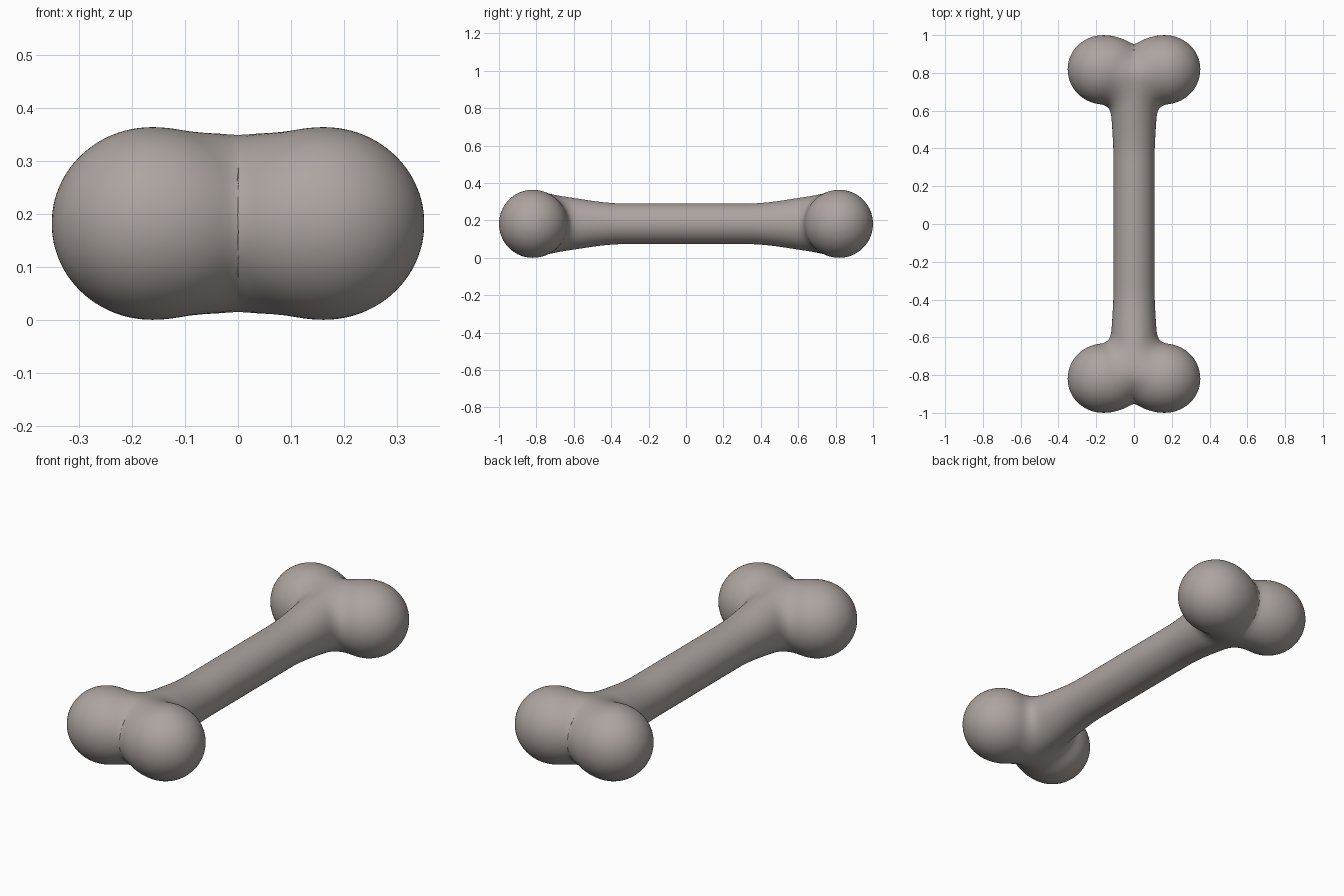
import bpy
from math import sqrt
from mathutils import Vector

if "Cube" in bpy.data.objects:
    bpy.data.objects.remove(bpy.data.objects["Cube"])

Z0 = 0.182            # height of the bone axis
KNOB = (0.163, 0.82)  # knob centre (x, y), mirrored four ways


def shaft_dist(x, y, z):
    """Shaft that flares, mostly in height, towards each rounded end."""
    end = 0.78
    t = min(max((min(y, end) - 0.33) / 0.50, 0), 1)
    flare = 0.053 * t * t * (3 - 2 * t)
    r, rx = 0.11 + flare, 0.11 + 0.45 * flare
    return sqrt((x * r / rx) ** 2 + z * z + (1.4 * max(y - end, 0)) ** 2) - r


def knob_dist(x, y, z):
    """Egg-shaped knob, longer towards the cleft."""
    dx, dy = x - KNOB[0], y - KNOB[1]
    a = 0.189 if dx > 0 else 0.22
    b = 0.18 if dy > 0 else 0.187
    c = 0.182
    k0 = sqrt((dx / a) ** 2 + (dy / b) ** 2 + (z / c) ** 2)
    k1 = sqrt((dx / a**2) ** 2 + (dy / b**2) ** 2 + (z / c**2) ** 2)
    return k0 * (k0 - 1) / max(k1, 1e-6)


def bone_dist(x, y, z):
    """Smooth blend of shaft and knob, softly folded for symmetry."""
    x, y = sqrt(x * x + 0.00025), abs(y)
    s, k, blend = shaft_dist(x, y, z), knob_dist(x, y, z), 0.07
    h = max(blend - abs(s - k), 0) / blend
    return min(s, k) - h * h * blend / 4


# Rough bone: shaft and four knobs joined
bpy.ops.mesh.primitive_cylinder_add(vertices=48, radius=0.115, depth=1.6,
                                    rotation=(1.5707963, 0, 0))
parts = [bpy.context.object]
for sx in (-1, 1):
    for sy in (-1, 1):
        bpy.ops.mesh.primitive_uv_sphere_add(segments=48, ring_count=24, radius=0.182,
                                             location=(sx * KNOB[0], sy * KNOB[1], 0))
        parts.append(bpy.context.object)
for p in parts:
    p.select_set(True)
bpy.context.view_layer.objects.active = parts[0]
bpy.ops.object.join()
bone = bpy.context.object
bone.name = "bone"
bpy.ops.object.transform_apply(location=True, rotation=True, scale=True)

# Fuse into one even skin, relaxed so the cleft is open
mod = bone.modifiers.new("fuse", 'REMESH')
mod.mode = 'VOXEL'
mod.voxel_size = 0.014
bpy.ops.object.modifier_apply(modifier=mod.name)
mod = bone.modifiers.new("relax", 'SMOOTH')
mod.factor = 0.5
mod.iterations = 25
bpy.ops.object.modifier_apply(modifier=mod.name)

# Settle the skin on the blended form
e = 0.0005
for v in bone.data.vertices:
    x, y, z = v.co
    for _ in range(10):
        d = bone_dist(x, y, z)
        if abs(d) < 1e-5:
            break
        g = Vector((bone_dist(x + e, y, z) - bone_dist(x - e, y, z),
                    bone_dist(x, y + e, z) - bone_dist(x, y - e, z),
                    bone_dist(x, y, z + e) - bone_dist(x, y, z - e))) / (2 * e)
        step = d / max(g.length_squared, 0.25)
        x, y, z = x - g.x * step, y - g.y * step, z - g.z * step
    v.co = (x, y, z + Z0)

mod = bone.modifiers.new("soften", 'SMOOTH')
mod.factor = 0.5
mod.iterations = 4
bpy.ops.object.shade_smooth()

# Warm grey bone colour
mat = bpy.data.materials.new("bone_grey")
mat.diffuse_color = (0.415, 0.372, 0.349, 1)
mat.use_nodes = True
mat.node_tree.nodes["Principled BSDF"].inputs["Base Color"].default_value = mat.diffuse_color
bone.data.materials.append(mat)
